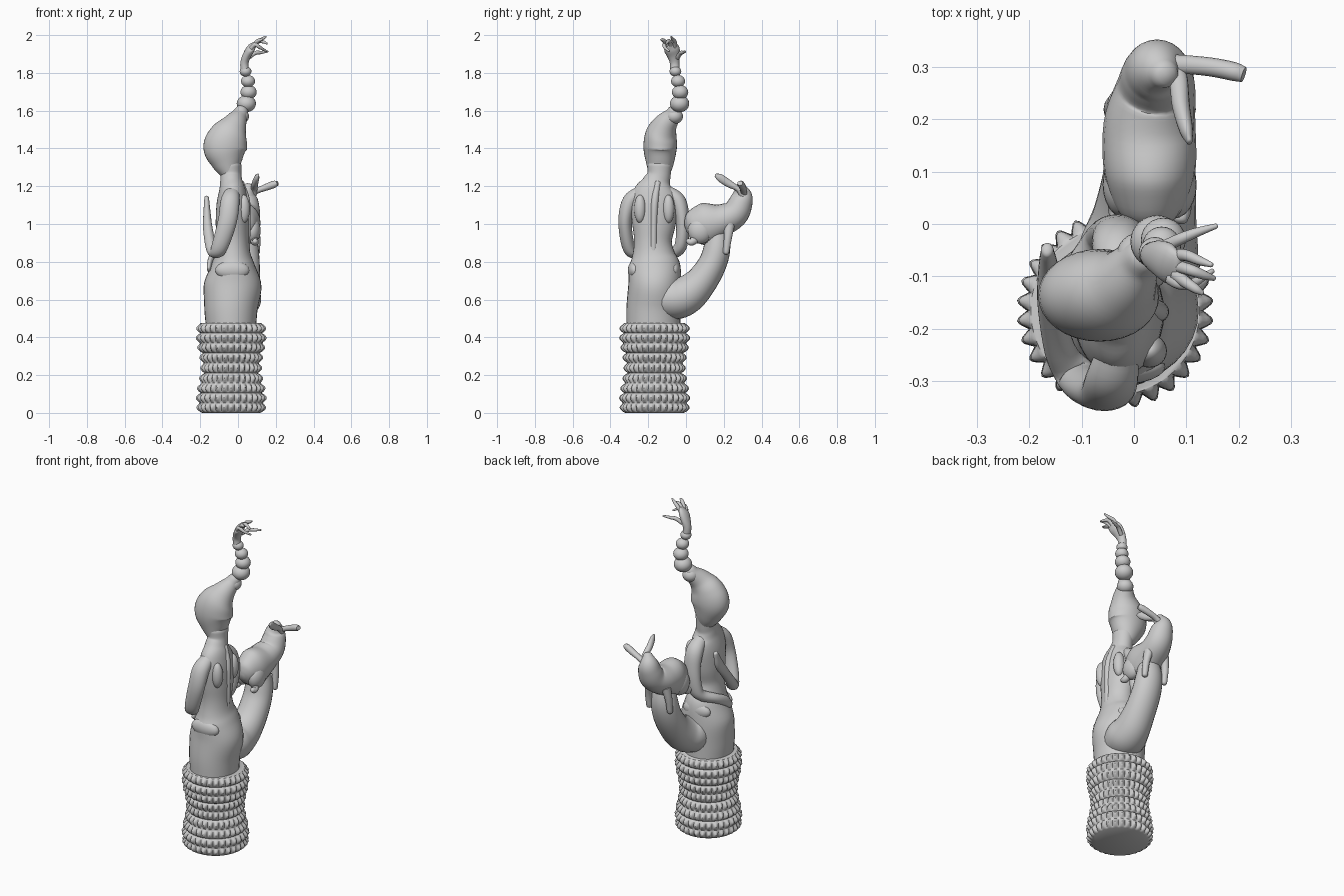
import bpy, bmesh, math
from mathutils import Vector


def finish(bm, name, angle=50):
    bmesh.ops.recalc_face_normals(bm, faces=bm.faces)
    me = bpy.data.meshes.new(name)
    bm.to_mesh(me)
    bm.free()
    ob = bpy.data.objects.new(name, me)
    bpy.context.collection.objects.link(ob)
    bpy.ops.object.select_all(action='DESELECT')
    bpy.context.view_layer.objects.active = ob
    ob.select_set(True)
    bpy.ops.object.shade_smooth_by_angle(angle=math.radians(angle))
    return ob


def skin(bm, rings):
    """Join rings of points into a closed surface."""
    vs = [[bm.verts.new(p) for p in r] for r in rings]
    n = len(vs[0])
    for a, b in zip(vs, vs[1:]):
        for i in range(n):
            bm.faces.new((a[i], a[(i + 1) % n], b[(i + 1) % n], b[i]))
    bm.faces.new(vs[0])
    bm.faces.new(vs[-1])


def smooth_path(pts, steps):
    """Catmull-Rom through (x, y, z, ra, rb) points."""
    p = [Vector(q) for q in pts]
    p = [2 * p[0] - p[1]] + p + [2 * p[-1] - p[-2]]
    out = []
    for i in range(1, len(p) - 2):
        a, b, c, d = p[i - 1:i + 3]
        for s in range(steps):
            t = s / steps
            out.append(0.5 * (2 * b + (c - a) * t + (2 * a - 5 * b + 4 * c - d) * t * t
                              + (3 * b - a - 3 * c + d) * t ** 3))
    return out + [p[-2]]


def tube(name, pts, ref=(1, 0, 0), sides=24, steps=5, round_end=True):
    """Elliptical tube: ra runs along ref, rb across it."""
    path = smooth_path(pts, steps)
    cs = [Vector(q[:3]) for q in path]
    rings = []

    def ring(c, t, ra, rb):
        u = Vector(ref)
        u = (u - t * u.dot(t)).normalized()
        v = t.cross(u)
        return [c + u * ra * math.cos(k) + v * rb * math.sin(k)
                for k in (2 * math.pi * i / sides for i in range(sides))]
    for i, q in enumerate(path):
        t = (cs[min(i + 1, len(cs) - 1)] - cs[max(i - 1, 0)]).normalized()
        rings.append(ring(cs[i], t, q[3], q[4]))
    if round_end:
        r = min(q[3], q[4]) * 0.7
        for k in (30, 55, 80):
            f = math.cos(math.radians(k))
            rings.append(ring(cs[-1] + t * r * math.sin(math.radians(k)), t, q[3] * f, q[4] * f))
    bm = bmesh.new()
    skin(bm, rings)
    return finish(bm, name)


def ball(name, c, r):
    bm = bmesh.new()
    bmesh.ops.create_uvsphere(bm, u_segments=24, v_segments=14, radius=1)
    bmesh.ops.scale(bm, vec=r, verts=bm.verts)
    bmesh.ops.translate(bm, vec=c, verts=bm.verts)
    return finish(bm, name)


# Waisted base covered in rows of studs
COLS, ROWS, H = 30, 9, 0.475
bm = bmesh.new()
rings = []
for j in range(ROWS * 8 + 1):
    z = H * j / (ROWS * 8)
    rad = 0.157 + 0.012 * math.cos((z - 0.07) * 2 * math.pi / 0.34)
    if j % 16 == 0:
        rad -= 0.006
    row = []
    for i in range(COLS * 6):
        a = 2 * math.pi * i / (COLS * 6)
        bump = abs(math.sin(math.pi * j / 8)) ** 1.3 * abs(math.sin(COLS * a / 2)) ** 1.3
        r = rad + 0.02 * bump
        row.append((-0.036 + r * math.cos(a), -0.166 + r * math.sin(a), z))
    rings.append(row)
skin(bm, rings)
finish(bm, "studded_base")

# Torso with hips, waist, shoulders and neck
tube("torso", [(-.037, -.172, .46, .133, .143), (-.037, -.172, .56, .142, .143),
               (-.028, -.165, .68, .152, .140), (-.027, -.167, .78, .117, .136),
               (-.028, -.172, .84, .095, .112), (-.028, -.175, .91, .085, .100),
               (-.03, -.17, 1.0, .088, .115), (-.03, -.168, 1.1, .084, .125),
               (-.03, -.165, 1.17, .072, .112), (-.035, -.155, 1.22, .060, .076),
               (-.037, -.143, 1.26, .055, .062), (-.04, -.14, 1.31, .058, .065)], sides=32)
# Spine and shoulder blades on the back
tube("spine", [(.045, -.172, .86, .018, .018), (.046, -.17, 1.0, .02, .018),
               (.042, -.165, 1.12, .022, .02), (.02, -.15, 1.22, .012, .015)])
for s in (-1, 1):
    ball("shoulder_blade", (.03, -.168 + s * .075, 1.08), (.033, .032, .075))
    ball("hip_bone", (-.03, -.168 + s * .105, .755), (.09, .035, .05))

# Pear-shaped head drawn out to the beaded stalk
tube("head", [(-.043, -.142, 1.27, .052, .058), (-.058, -.138, 1.325, .083, .074),
              (-.068, -.137, 1.40, .116, .088), (-.048, -.132, 1.47, .102, .084),
              (-.02, -.11, 1.525, .068, .065), (.005, -.075, 1.57, .045, .046),
              (.02, -.06, 1.6, .035, .035)], sides=32)
beads = [(.012, -.062, 1.57, .046), (.044, -.034, 1.637, .051), (.056, -.031, 1.698, .043),
         (.053, -.042, 1.756, .037), (.04, -.056, 1.808, .031)]
for x, y, z, r in beads:
    ball("stalk_bead", (x, y, z), (r, r, r * .88))

# Open hand on top
tube("wrist_and_palm", [(.038, -.058, 1.80, .022, .026), (.034, -.06, 1.85, .022, .025),
                        (.046, -.065, 1.89, .022, .034), (.066, -.075, 1.925, .022, .041),
                        (.085, -.085, 1.945, .012, .034)], sides=20)
fingers = [[(.055, -.045, 1.88), (.09, -.028, 1.905), (.12, -.016, 1.908), (.157, -.004, 1.913)],
           [(.075, -.06, 1.935), (.1, -.06, 1.965), (.125, -.07, 1.978), (.148, -.078, 1.992)],
           [(.08, -.08, 1.94), (.108, -.088, 1.967), (.132, -.097, 1.965), (.153, -.104, 1.955)],
           [(.08, -.097, 1.94), (.1, -.112, 1.965), (.118, -.124, 1.975), (.13, -.132, 1.975)],
           [(.07, -.105, 1.93), (.09, -.115, 1.95), (.115, -.112, 1.935), (.15, -.09, 1.915)]]
for f in fingers:
    tube("finger", [(*p, r, r) for p, r in zip(f, (.012, .011, .009, .005))],
         ref=(0, 1, 0) if f is not fingers[0] else (0, 0, 1), sides=12, steps=4)

# Arms: one hand raised to the chest, the other lying across the belly
tube("raised_arm", [(-.03, -.235, 1.17, .038, .035), (-.042, -.295, 1.12, .05, .042),
                    (-.055, -.322, 1.02, .05, .036), (-.09, -.31, .90, .045, .034),
                    (-.115, -.285, .85, .038, .03), (-.142, -.24, .88, .03, .03),
                    (-.16, -.15, .98, .025, .027), (-.164, -.085, 1.06, .019, .03),
                    (-.166, -.05, 1.14, .012, .015)])
tube("lowered_arm", [(-.03, -.10, 1.17, .038, .035), (-.03, -.042, 1.12, .05, .042),
                     (-.03, -.018, 1.02, .05, .036), (-.045, -.022, .91, .045, .034),
                     (-.07, -.045, .86, .036, .032), (-.12, -.11, .83, .027, .028),
                     (-.146, -.17, .80, .016, .028), (-.155, -.21, .76, .01, .018)])

# Curved trunk growing from the hips
tube("trunk", [(-.01, -.16, .60, .10, .09), (.008, -.06, .605, .115, .11),
               (.02, .01, .63, .10, .102), (.028, .08, .695, .09, .085),
               (.03, .14, .79, .085, .075), (.03, .165, .88, .078, .07),
               (.03, .165, .97, .06, .055)])

# Long-eared animal resting on the trunk
tube("animal_body", [(.03, -.003, .975, .012, .015), (.03, .012, .98, .045, .055),
                     (.03, .045, .99, .07, .09), (.03, .105, 1.0, .088, .112),
                     (.03, .19, 1.02, .088, .087), (.042, .258, 1.055, .076, .074),
                     (.044, .288, 1.11, .066, .064), (.045, .295, 1.155, .052, .054),
                     (.058, .287, 1.195, .028, .028)])
for s in (-1, 1):
    x = .03 + s * .06
    ball("haunch", (.03 + s * .045, .075, .965), (.045, .065, .07))
    tube("hind_foot", [(x - s * .01, .06, .93, .022, .025), (x, .03, .905, .02, .02),
                       (x, .01, .91, .014, .014)], sides=14)
    tube("front_leg", [(x - s * .005, .23, 1.0, .026, .03), (x + s * .008, .222, .93, .02, .022),
                       (x + s * .01, .212, .85, .017, .017)], sides=14)
tube("back_ear", [(.075, .30, 1.15, .022, .02), (.085, .275, 1.185, .018, .014),
                  (.09, .225, 1.215, .017, .02), (.1, .18, 1.245, .013, .02),
                  (.106, .158, 1.258, .006, .01)], sides=16)
tube("side_ear", [(.06, .305, 1.15, .02, .02), (.10, .305, 1.175, .015, .018),
                  (.15, .30, 1.195, .018, .018), (.19, .292, 1.21, .019, .018),
                  (.21, .286, 1.216, .012, .015)], ref=(0, 0, 1), sides=16, round_end=False)
